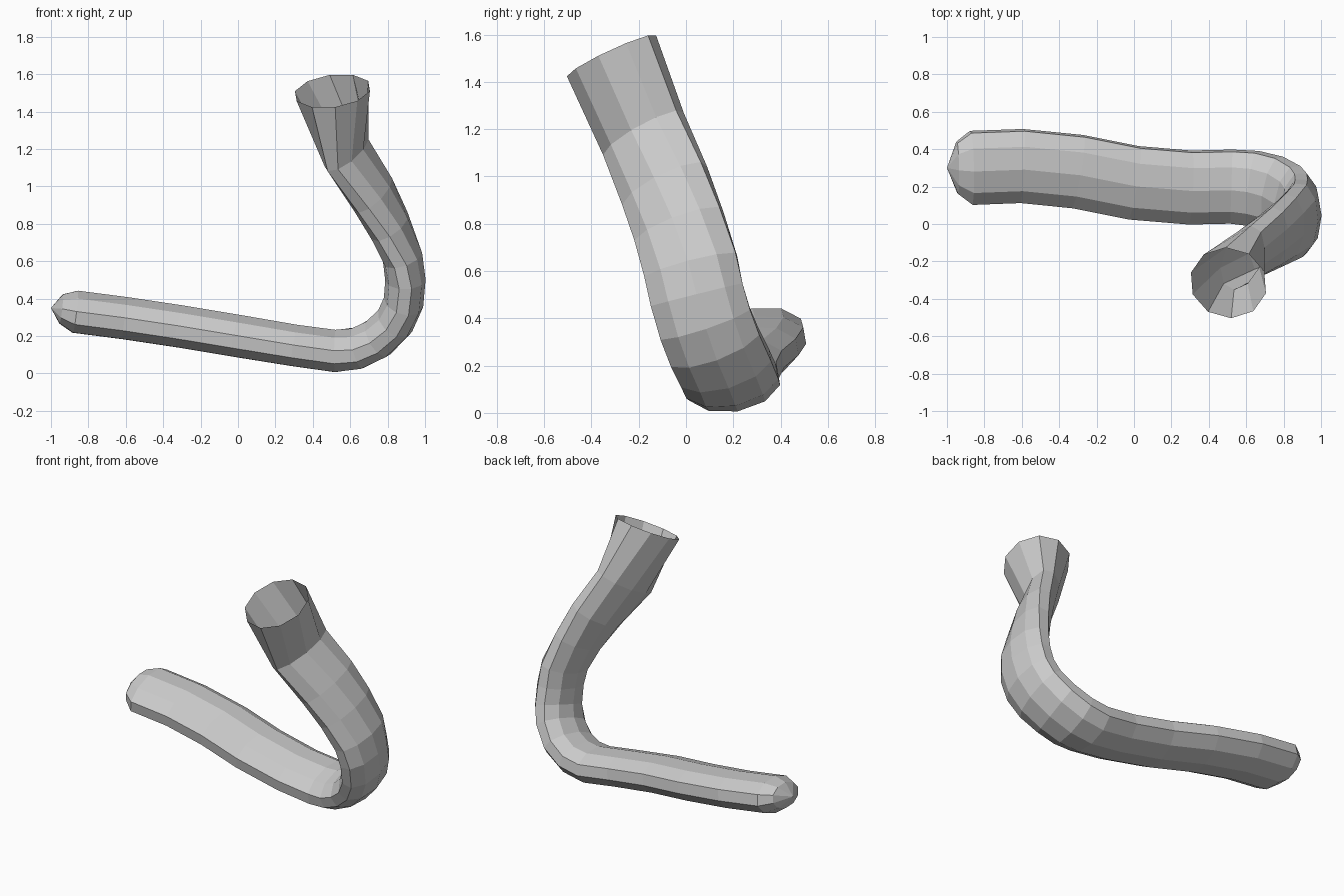
import bpy, bmesh, math
from mathutils import Vector

if "Cube" in bpy.data.objects:
    bpy.data.objects.remove(bpy.data.objects["Cube"])

SIDES = 10

# path stations: centre (x, y, z), wide direction (x, y, z), half width, half thickness
stations = [
    ((-0.87, 0.30, 0.33), (0, .98, .17), .205, .115),
    ((-0.60, 0.31, 0.295), (0, .98, .17), .205, .115),
    ((-0.30, 0.28, 0.25), (0, .98, .17), .205, .115),
    ((0.00, 0.22, 0.20), (0, .98, .17), .205, .115),
    ((0.30, 0.195, 0.15), (0, .98, .17), .205, .113),
    ((0.52, 0.20, 0.12), (0, .98, .17), .205, .115),
    ((0.64, 0.19, 0.135), (0, .98, .18), .21, .112),
    ((0.75, 0.165, 0.19), (0, .98, .18), .21, .11),
    ((0.84, 0.12, 0.28), (0, .98, .18), .21, .108),
    ((0.885, 0.08, 0.38), (0, .98, .2), .21, .108),
    ((0.895, 0.045, 0.50), (0, .98, .2), .21, .108),
    ((0.88, 0.02, 0.62), (.06, .97, .22), .21, .108),
    ((0.81, -0.03, 0.79), (.18, .94, .28), .205, .108),
    ((0.72, -0.09, 0.96), (.30, .88, .35), .205, .108),
    ((0.58, -0.18, 1.18), (.40, .82, .42), .205, .105),
    ((0.505, -0.315, 1.51), (.24, .87, .42), .208, .208),
]
centres = [Vector(s[0]) for s in stations]
bm = bmesh.new()


def ring(centre, tangent, wide, a, b):
    """Ten-sided oval section, square to the path."""
    t = Vector(tangent).normalized()
    w = Vector(wide)
    w = (w - t * w.dot(t)).normalized()
    u = t.cross(w)
    out = []
    for k in range(SIDES):
        ang = math.radians(18) + math.tau * k / SIDES
        out.append(bm.verts.new(Vector(centre) + w * a * math.cos(ang) + u * b * math.sin(ang)))
    return out


# rounded closed end
start_dir = (centres[1] - centres[0]).normalized()
wide0 = stations[0][1]
rings = [ring((-0.945, 0.30, 0.345), start_dir, wide0, .145, .08)]

# oval tube opening into a round flared mouth
for i, (c, w, a, b) in enumerate(stations):
    if i == len(stations) - 1:
        tan = Vector((-0.12, -0.42, 0.9))
    else:
        lo, hi = max(i - 1, 0), i + 1
        d1 = (centres[i] - centres[lo]).normalized() if i else Vector()
        d2 = (centres[hi] - centres[i]).normalized()
        tan = d1 + d2
    rings.append(ring(c, tan, w, a, b))

for r0, r1 in zip(rings, rings[1:]):
    for k in range(SIDES):
        n = (k + 1) % SIDES
        bm.faces.new((r0[k], r0[n], r1[n], r1[k]))

tip = bm.verts.new((-1.0, 0.30, 0.35))
for k in range(SIDES):
    bm.faces.new((tip, rings[0][(k + 1) % SIDES], rings[0][k]))

bmesh.ops.recalc_face_normals(bm, faces=bm.faces)
mesh = bpy.data.meshes.new("bent_tube")
bm.to_mesh(mesh)
bm.free()
obj = bpy.data.objects.new("bent_tube", mesh)
bpy.context.collection.objects.link(obj)
